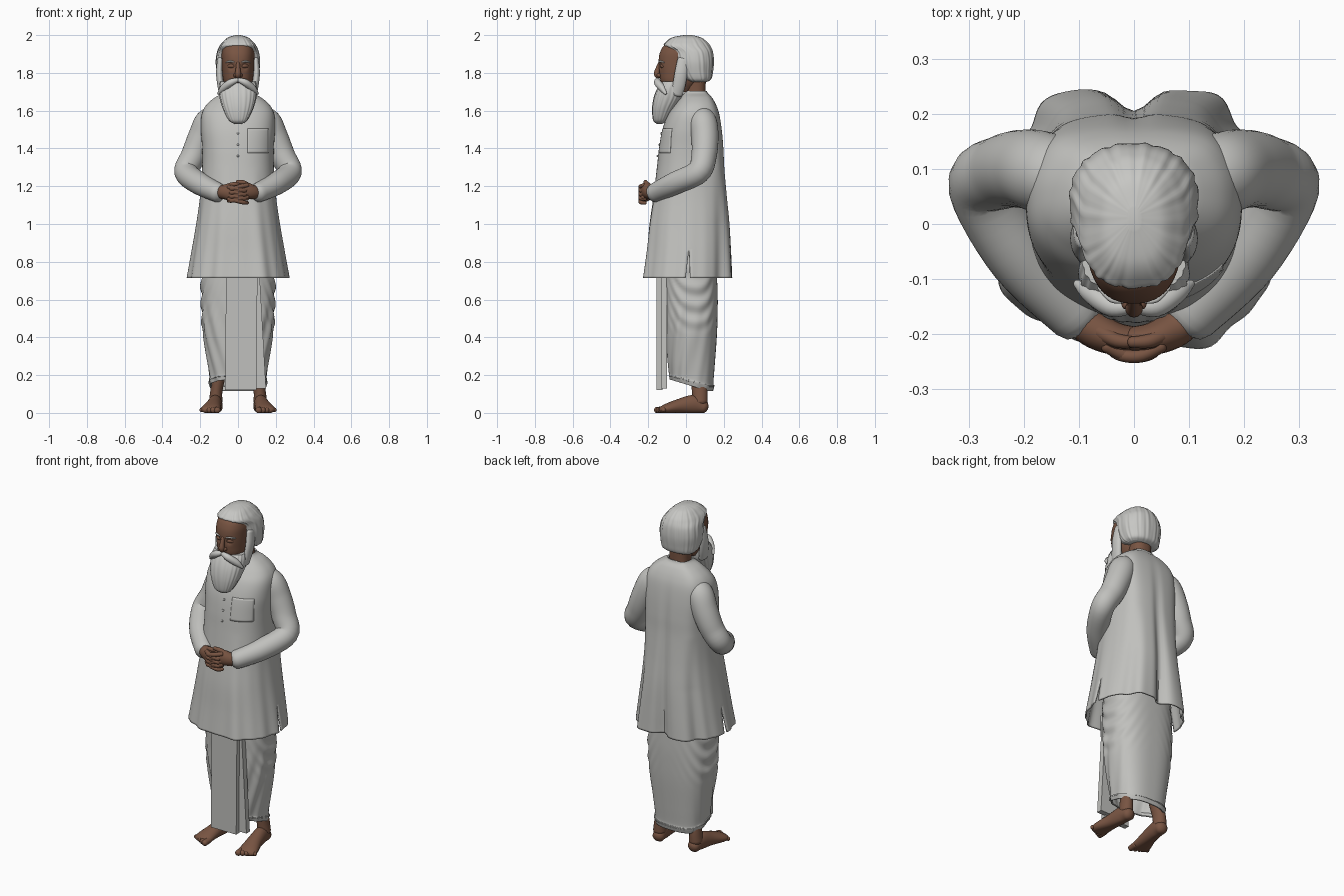
import bpy, bmesh
from math import sin, cos, pi, exp, radians
from mathutils import Vector

if "Cube" in bpy.data.objects:
    bpy.data.objects.remove(bpy.data.objects["Cube"])


def material(name, rgb):
    m = bpy.data.materials.new(name)
    m.use_nodes = True
    m.diffuse_color = (*rgb, 1)
    bsdf = m.node_tree.nodes["Principled BSDF"]
    bsdf.inputs["Base Color"].default_value = (*rgb, 1)
    bsdf.inputs["Roughness"].default_value = 0.8
    return m


CLOTH = material("off_white_cloth", (0.53, 0.53, 0.51))
HAIR = material("white_hair", (0.57, 0.57, 0.55))
SKIN = material("brown_skin", (0.19, 0.09, 0.055))
SIDES = (("left", 1), ("right", -1))


def clamp(v):
    return max(0.0, min(1.0, v))


def bump(v, centre, width):
    return exp(-((v - centre) / width) ** 2)


def finish(name, bm, mat, smooth=True, thick=0):
    bmesh.ops.recalc_face_normals(bm, faces=bm.faces)
    mesh = bpy.data.meshes.new(name)
    bm.to_mesh(mesh)
    bm.free()
    mesh.materials.append(mat)
    for p in mesh.polygons:
        p.use_smooth = smooth
    mesh.set_sharp_from_angle(angle=radians(50))
    ob = bpy.data.objects.new(name, mesh)
    bpy.context.collection.objects.link(ob)
    if thick:
        mod = ob.modifiers.new("thickness", "SOLIDIFY")
        mod.thickness = thick
    return ob


def spline(pts, k):
    """Catmull-Rom samples through tuples of any length."""
    p = [pts[0]] + list(pts) + [pts[-1]]
    out = []
    for i in range(1, len(p) - 2):
        for j in range(k):
            t = j / k
            out.append([0.5 * (2 * b + (c - a) * t + (2 * a - 5 * b + 4 * c - d) * t * t
                               + (3 * b - a - 3 * c + d) * t ** 3)
                        for a, b, c, d in zip(*p[i - 1:i + 3])])
    return out + [list(pts[-1])]


def bridge(bm, rings, closed=True):
    for r0, r1 in zip(rings, rings[1:]):
        n = len(r0)
        for i in range(n if closed else n - 1):
            j = (i + 1) % n
            bm.faces.new((r0[i], r0[j], r1[j], r1[i]))


def loft(name, rows, mat, shape=None, front=2.4, back=2.4, gap=None, caps=True, thick=0, hem=None):
    """Stacked rounded rings; each row is height, half width, front y, back y."""
    bm = bmesh.new()
    half = 64
    for start in (0, pi):
        rings = []
        for z, hw, yf, yb in spline(rows, 8):
            g = gap(z) if gap else 0
            ring = []
            for i in range(half + 1):
                a = start + g + (pi - 2 * g) * i / half
                c, s = cos(a), sin(a)
                e = 2 / (back if s >= 0 else front)
                f = shape(a, z) if shape else 1
                x = hw * f * abs(c) ** e * (1 if c > 0 else -1)
                y = (yf + yb) / 2 + (yb - yf) / 2 * f * abs(s) ** e * (1 if s > 0 else -1)
                ring.append(bm.verts.new((x, y, z + (hem(y, z) if hem else 0))))
            rings.append(ring)
        bridge(bm, rings, False)
    bmesh.ops.remove_doubles(bm, verts=bm.verts, dist=0.0002)
    if caps:
        bmesh.ops.holes_fill(bm, edges=[e for e in bm.edges if e.is_boundary])
    return finish(name, bm, mat, thick=thick)


def tube(name, pts, mat, side=1, ref=(0, 0, 1), floor=False, seg=20):
    """Rounded limb; each point is x, y, z, radius and optionally a second radius."""
    bm = bmesh.new()
    pts = [p if len(p) == 5 else (*p, p[3]) for p in pts]
    s = spline(pts, 6)
    pos = [Vector(p[:3]) for p in s]
    tan = [(pos[min(i + 1, len(s) - 1)] - pos[max(i - 1, 0)]).normalized() for i in range(len(s))]
    # rounded ends
    data = list(zip(pos, tan, [p[3:] for p in s], [1] * len(s)))
    for at, sign in ((0, -1), (len(s) - 1, 1)):
        r = min(s[at][3:])
        ends = [(pos[at] + tan[at] * sign * r * 0.7 * sin(q), tan[at], s[at][3:], cos(q))
                for q in (0.5, 1.0, 1.4)]
        data = ends[::-1] + data if sign < 0 else data + ends
    rings = []
    for p, t, (ra, rb), k in data:
        u = t.cross(Vector(ref)).normalized()
        v = u.cross(t)
        ring = []
        for i in range(seg):
            a = 2 * pi * i / seg
            q = p + (u * cos(a) * ra + v * sin(a) * rb) * k
            ring.append(bm.verts.new((q.x * side, q.y, max(q.z, 0) if floor else q.z)))
        rings.append(ring)
    bridge(bm, rings)
    bm.faces.new(rings[0])
    bm.faces.new(rings[-1])
    return finish(name, bm, mat)


def plate(name, x0, x1, y0, y1, z0, z1, lean, mat):
    """Hanging box whose top edge is shifted sideways by lean."""
    bm = bmesh.new()
    bmesh.ops.create_cube(bm, size=1)
    for v in bm.verts:
        up = v.co.z > 0
        v.co = ((x1 if v.co.x > 0 else x0) + (lean if up else 0),
                y1 if v.co.y > 0 else y0, z1 if up else z0)
    return finish(name, bm, mat, smooth=False)


# Long tunic with soft folds, a back crease, hem lobes and side slits
def tunic_folds(a, z):
    low = clamp((1.3 - z) / 0.6)
    off = abs(a - pi / 2)
    folds = 0.014 * cos(10 * a) + 0.01 * cos(17 * a + 1)
    lobes = 0.07 * bump(off, 0.47, 0.2) - 0.07 * bump(off, 0.85, 0.16)
    front = 0.075 * bump(a, 1.5 * pi + 0.45, 0.22) - 0.03 * bump(a, 1.5 * pi - 0.5, 0.25)
    shoulder = 0.06 * bump(off, 0.7, 0.35) * clamp((z - 1.0) / 0.3)
    crease = 0.15 * clamp((1.66 - z) / 0.9) * bump(off, 0, 0.09)
    return 1 + low * (folds + lobes + front) + shoulder - crease


tunic = loft("tunic", [
    (0.715, 0.268, -0.222, 0.242), (0.85, 0.245, -0.207, 0.238), (1.0, 0.22, -0.193, 0.231),
    (1.15, 0.2, -0.172, 0.217), (1.3, 0.19, -0.154, 0.204), (1.4, 0.19, -0.143, 0.199),
    (1.5, 0.196, -0.125, 0.19), (1.58, 0.192, -0.095, 0.177), (1.63, 0.168, -0.06, 0.16),
    (1.67, 0.122, -0.028, 0.137), (1.692, 0.078, -0.01, 0.116), (1.705, 0.066, -0.006, 0.11)],
    CLOTH, tunic_folds, gap=lambda z: max(0, 0.86 - z) * 0.2, caps=False, thick=0.008)

# Chest pocket projected on the tunic, and placket buttons
bm = bmesh.new()
bmesh.ops.create_grid(bm, x_segments=12, y_segments=12, size=0.5)
for v in bm.verts:
    v.co = (0.105 + v.co.x * 0.11, -0.25, 1.44 + v.co.y * 0.13)
pocket = finish("pocket", bm, CLOTH)
wrap = pocket.modifiers.new("wrap", "SHRINKWRAP")
wrap.target = tunic
wrap.wrap_method = "PROJECT"
wrap.use_project_y = True
wrap.use_positive_direction = True
solid = pocket.modifiers.new("thickness", "SOLIDIFY")
solid.thickness = 0.006
solid.offset = 0
for i in range(3):
    z = 1.36 + 0.06 * i
    y = -0.147 + 0.16 * (z - 1.36)
    tube(f"button_{i + 1}", [(0, y, z, 0.006), (0, y - 0.004, z, 0.006)], CLOTH, seg=12)

# Sleeves
for label, s in SIDES:
    tube(label + "_sleeve", [
        (0.11, 0.075, 1.575, 0.055), (0.155, 0.09, 1.54, 0.073), (0.193, 0.1, 1.46, 0.072),
        (0.236, 0.095, 1.36, 0.067), (0.274, 0.065, 1.275, 0.063), (0.205, -0.06, 1.215, 0.06),
        (0.105, -0.165, 1.165, 0.051)], CLOTH, s, ref=(-1, 0.9, -0.3), seg=32)

# Clasped hands with interleaved fingers
for label, s in SIDES:
    d = s * 0.005
    tube(label + "_hand", [
        (0.11, -0.16, 1.165, 0.032), (0.075, -0.19, 1.17, 0.034, 0.038),
        (0.035, -0.208, 1.172 + d, 0.03, 0.046), (0, -0.21, 1.165 + d, 0.024, 0.042)], SKIN, s)
    for i in range(4):
        z = 1.2 + d - 0.021 * i
        tube(f"{label}_finger_{i + 1}", [
            (0.05, -0.222, z, 0.012), (0.01, -0.24, z - 0.008, 0.012),
            (-0.03, -0.236, z - 0.018, 0.011), (-0.05, -0.215, z - 0.02, 0.009)], SKIN, s, seg=12)
    tube(label + "_thumb", [(0.065, -0.195, 1.195, 0.015), (0.03, -0.212, 1.213 + d, 0.013),
                            (-0.005, -0.215, 1.217 + d, 0.01)], SKIN, s, seg=12)


# Wrapped lower garment: diagonal folds in front, hanging swags at the sides
def wrap_folds(a, z):
    k = abs(((a + pi / 2) % (2 * pi)) - pi)
    diagonal = 0.022 * clamp((k - 0.8) / 1.2) * clamp((0.62 - z) / 0.15) * cos(12 * k + 16 * z)
    level = z - 0.16 * (k - 1.4) ** 2
    swag = 0.03 * bump(k, 1.5, 0.75) * clamp((z - 0.4) / 0.1) * cos(2 * pi * level / 0.095)
    return 1 + diagonal + swag


loft("wrapped_garment", [
    (0.115, 0.148, -0.085, 0.143), (0.145, 0.156, -0.09, 0.15), (0.155, 0.15, -0.09, 0.145),
    (0.25, 0.162, -0.1, 0.152), (0.4, 0.182, -0.11, 0.163), (0.5, 0.192, -0.116, 0.167),
    (0.6, 0.195, -0.12, 0.168), (0.7, 0.195, -0.122, 0.165), (0.87, 0.185, -0.12, 0.16)],
    CLOTH, wrap_folds, back=2.6, caps=False, thick=0.008,
    hem=lambda y, z: max(0, 0.12 - y) * 0.3 * clamp((0.4 - z) / 0.28))

# Hanging front pleats
plate("front_pleat", -0.068, 0.098, -0.157, -0.125, 0.12, 0.76, 0.005, CLOTH)
plate("under_pleat", 0.03, 0.148, -0.132, -0.1, 0.13, 0.76, -0.035, CLOTH)

# Bare legs and feet
for label, s in SIDES:
    tube(label + "_leg", [(0.085, 0.045, 0.34, 0.042), (0.098, 0.058, 0.22, 0.037, 0.04),
                          (0.114, 0.072, 0.12, 0.032, 0.041), (0.118, 0.075, 0.06, 0.036, 0.04)],
         SKIN, s, ref=(0, 1, 0))
    tube(label + "_foot", [
        (0.115, 0.094, 0.03, 0.034, 0.034), (0.12, 0.045, 0.045, 0.037, 0.05),
        (0.13, -0.03, 0.036, 0.042, 0.04), (0.143, -0.1, 0.022, 0.052, 0.028),
        (0.147, -0.13, 0.016, 0.05, 0.019)], SKIN, s, floor=True)
    for i in range(5):
        r = 0.017 - 0.0015 * i
        x = 0.108 + 0.021 * i
        tube(f"{label}_toe_{i + 1}", [(x, -0.115, 0.018, r), (x + 0.002, -0.157 + 0.009 * i, 0.014, r)],
             SKIN, s, floor=True, seg=12)

# Neck and face
loft("neck", [(1.64, 0.06, 0, 0.105), (1.71, 0.057, -0.005, 0.104), (1.8, 0.062, -0.03, 0.106)], SKIN)
loft("face", [(1.7, 0.05, -0.1, 0.03), (1.75, 0.075, -0.132, 0.07), (1.8, 0.083, -0.14, 0.09),
              (1.86, 0.086, -0.145, 0.1), (1.91, 0.086, -0.137, 0.1), (1.95, 0.074, -0.11, 0.085),
              (1.975, 0.035, -0.045, 0.05)], SKIN,
     lambda a, z: 1 - 0.09 * bump(abs(a - 1.5 * pi), 0.36, 0.18) * bump(z, 1.836, 0.017))
tube("nose", [(0, -0.136, 1.855, 0.01), (0, -0.148, 1.825, 0.012), (0, -0.154, 1.795, 0.016),
              (0, -0.145, 1.78, 0.014)], SKIN, ref=(0, 1, 0))
for label, s in SIDES:
    tube(label + "_nostril", [(0.014, -0.138, 1.787, 0.011), (0.012, -0.148, 1.787, 0.01)], SKIN, s)
    tube(label + "_eyelid", [(0.02, -0.129, 1.834, 0.008), (0.036, -0.127, 1.837, 0.011),
                             (0.052, -0.118, 1.834, 0.008)], SKIN, s)
    tube(label + "_eyebrow", [(0.02, -0.142, 1.857, 0.003), (0.042, -0.137, 1.861, 0.005),
                              (0.064, -0.116, 1.856, 0.003)], HAIR, s)

# Swept-back hair, beard and moustache
loft("hair", [(1.752, 0.085, 0.025, 0.11), (1.768, 0.102, -0.012, 0.134), (1.81, 0.112, -0.045, 0.143),
              (1.86, 0.117, -0.058, 0.147), (1.91, 0.11, -0.07, 0.142), (1.943, 0.096, -0.114, 0.128),
              (1.965, 0.079, -0.104, 0.11), (1.988, 0.052, -0.07, 0.078), (2.0, 0.012, -0.01, 0.03)],
     HAIR, lambda a, z: 1 + 0.012 * cos(19 * a + 9 * z) + 0.008 * cos(31 * a), front=2.7, back=2.2)
loft("beard", [(1.53, 0.02, -0.155, -0.125), (1.55, 0.05, -0.174, -0.1), (1.61, 0.08, -0.179, -0.06),
               (1.67, 0.097, -0.17, -0.02), (1.72, 0.1, -0.15, -0.01), (1.755, 0.093, -0.124, -0.01)],
     HAIR, lambda a, z: 1 + 0.015 * cos(21 * a + 12 * z))
for label, s in SIDES:
    tube(label + "_moustache", [(0.004, -0.15, 1.762, 0.012), (0.04, -0.15, 1.748, 0.019),
                                (0.078, -0.126, 1.718, 0.018), (0.104, -0.108, 1.69, 0.007)], HAIR, s)
    tube(label + "_sideburn", [(0.094, -0.015, 1.87, 0.016, 0.03), (0.098, -0.026, 1.8, 0.018, 0.034),
                               (0.092, -0.036, 1.74, 0.018, 0.034), (0.08, -0.05, 1.69, 0.02, 0.034)],
         HAIR, s, ref=(0, 1, 0))
